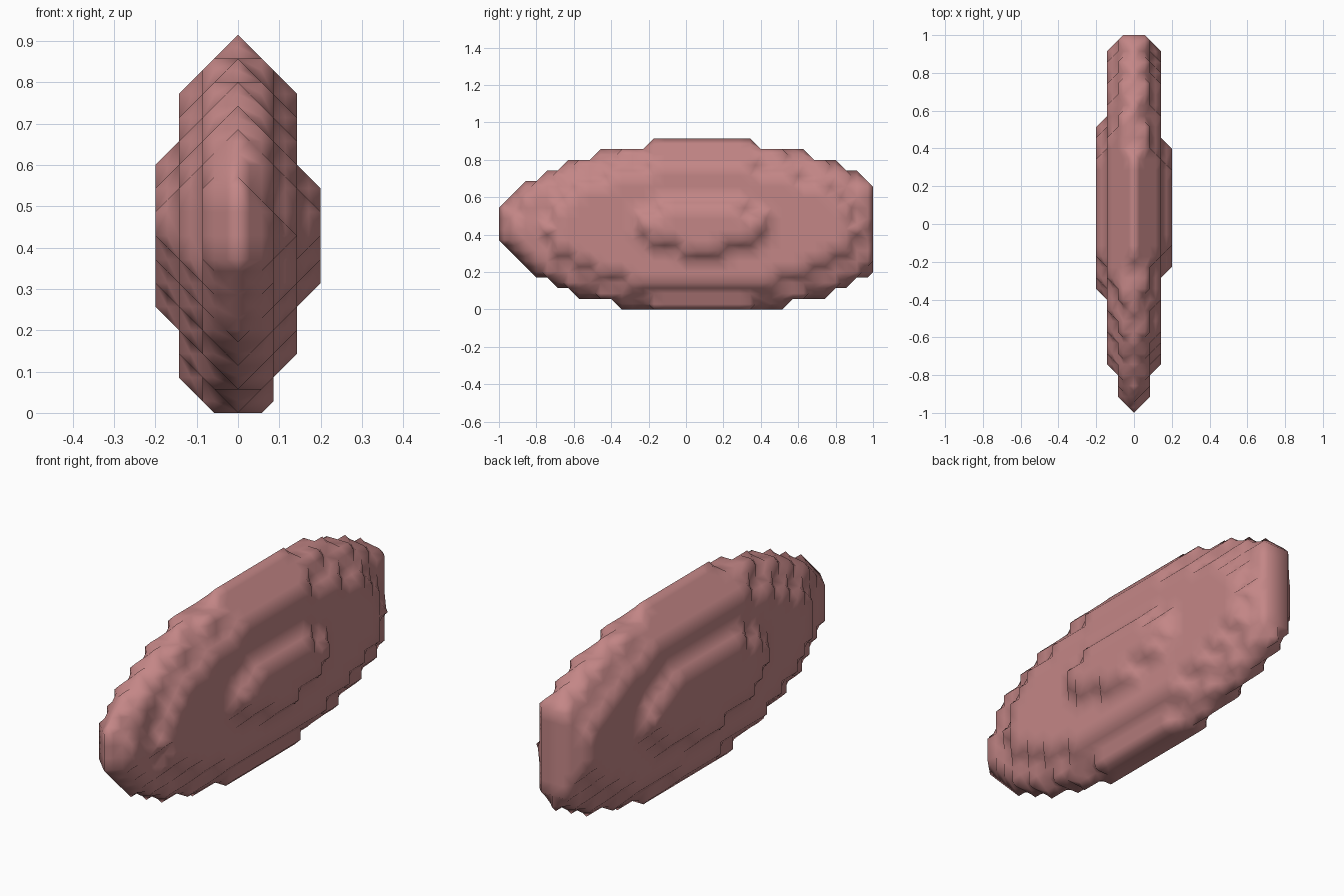
import bpy, bmesh
from itertools import product
from mathutils import Vector

if "Cube" in bpy.data.objects:
    bpy.data.objects.remove(bpy.data.objects["Cube"])

# Stepped lens: a flat ellipsoid sampled on a coarse grid, cut off at the back end
H = 2 / 35                                   # grid spacing
CENTRE = (-0.074, 1.5, 7.27)                 # in grid steps
RADII = (3.233, 19.0, 8.01)


def inside(p):
    if abs(p[1]) > 17:
        return False
    return sum(((v - c) / r) ** 2 for v, c, r in zip(p, CENTRE, RADII)) <= 1


def cell_faces(o):
    """The six corner rings of the unit cell at o."""
    for axis, side in product(range(3), (0, 1)):
        u, v = [a for a in range(3) if a != axis]
        ring = []
        for du, dv in ((0, 0), (1, 0), (1, 1), (0, 1)):
            c = list(o)
            c[axis] += side
            c[u] += du
            c[v] += dv
            ring.append(tuple(c))
        yield ring


bm = bmesh.new()
verts = {}


def vert(key):
    if key not in verts:
        x, y, z = (k / 2 for k in key)
        verts[key] = bm.verts.new(Vector((x, y, z + 0.5)) * H)
    return verts[key]


# Chamfered skin: join the midpoints of every grid edge that crosses the surface
for o in product(range(-5, 5), range(-19, 19), range(-2, 17)):
    links = {}
    for ring in cell_faces(o):
        cross = []
        for a, b in zip(ring, ring[1:] + ring[:1]):
            if inside(a) != inside(b):
                cross.append(tuple(i + j for i, j in zip(a, b)))
        for p, q in zip(cross[::2], cross[1::2]):
            links.setdefault(p, []).append(q)
            links.setdefault(q, []).append(p)
    while links:
        start = next(iter(links))
        loop, cur = [], start
        while cur in links:
            loop.append(cur)
            nxt = links.pop(cur)
            cur = next((n for n in nxt if n in links), None)
        if len(loop) > 2:
            bm.faces.new([vert(k) for k in loop])

bmesh.ops.recalc_face_normals(bm, faces=bm.faces)
bmesh.ops.triangulate(bm, faces=bm.faces)
for f in bm.faces:
    f.smooth = True

mesh = bpy.data.meshes.new("stepped_lens")
bm.to_mesh(mesh)
bm.free()
lens = bpy.data.objects.new("stepped_lens", mesh)
bpy.context.collection.objects.link(lens)

mat = bpy.data.materials.new("dusty_pink")
mat.diffuse_color = (0.55, 0.24, 0.24, 1)
mat.use_nodes = True
mat.node_tree.nodes["Principled BSDF"].inputs["Base Color"].default_value = mat.diffuse_color
mesh.materials.append(mat)
